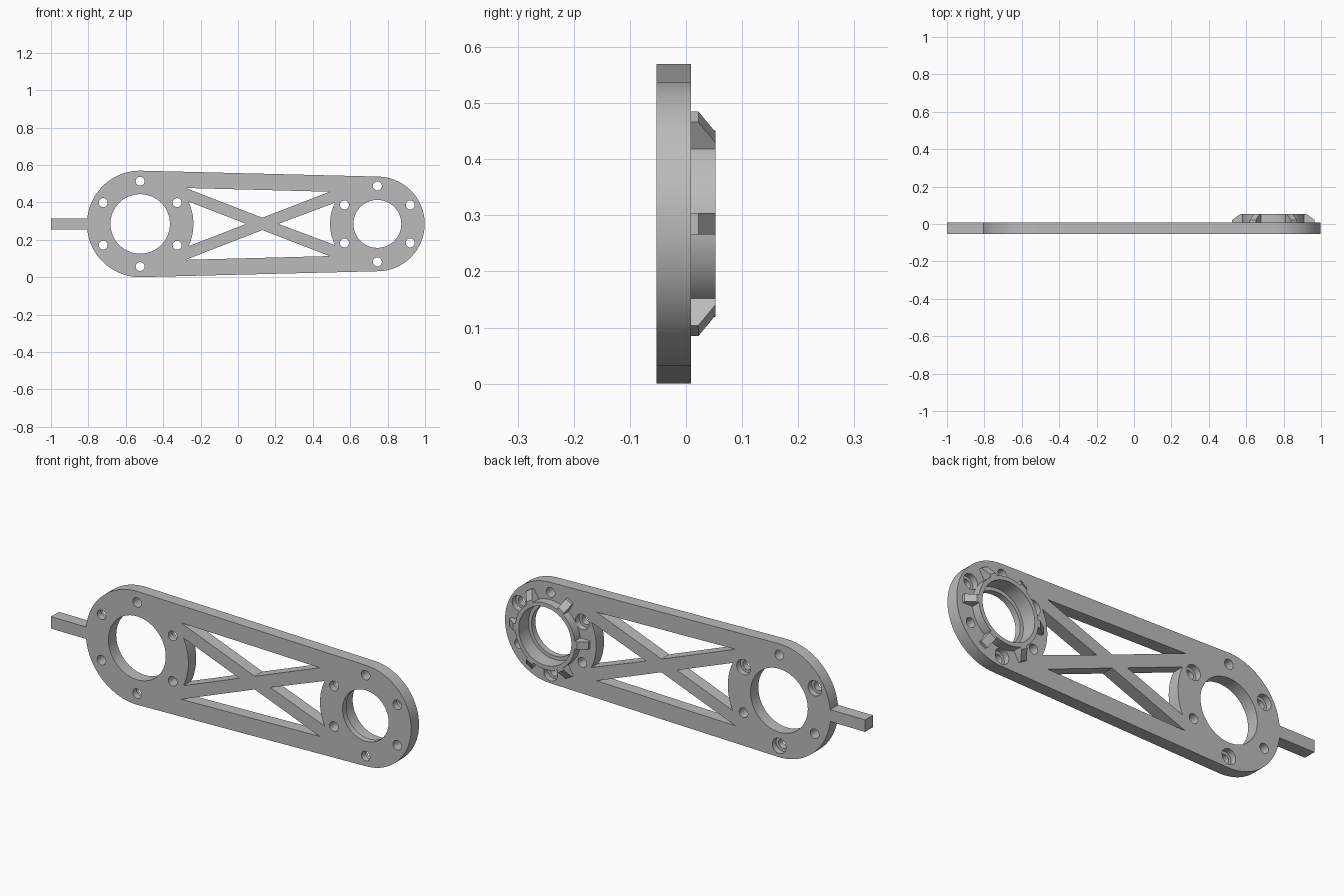
import bpy, bmesh
from math import sin, cos, acos, pi, radians
from mathutils import Matrix

if "Cube" in bpy.data.objects:
    bpy.data.objects.remove(bpy.data.objects["Cube"])

ZC = 0.285                          # height of the centre line
FRONT, BACK, TOP = -0.053, 0.009, 0.053
BIG = dict(x=-0.523, rim=0.2845, bore=0.159, bolts=0.228)
SMALL = dict(x=0.745, rim=0.253, bore=0.128, bolts=0.203)

grey = bpy.data.materials.new("plain grey")
grey.use_nodes = True
grey.diffuse_color = (0.5, 0.5, 0.5, 1)
grey.node_tree.nodes["Principled BSDF"].inputs["Base Color"].default_value = (0.5, 0.5, 0.5, 1)


def arc(x, r, a0=0, a1=2 * pi, n=96, closed=True):
    """Points on a circle about the centre line, seen in the x-z plane."""
    steps = n if closed else n - 1
    return [(x + r * cos(a0 + (a1 - a0) * i / steps), r * sin(a0 + (a1 - a0) * i / steps))
            for i in range(n)]


def prism(name, points, y0, y1):
    """Extrude an x-z outline from y0 to y1."""
    bm = bmesh.new()
    face = bm.faces.new([bm.verts.new((x, y0, z + ZC)) for x, z in points])
    new = bmesh.ops.extrude_face_region(bm, geom=[face])["geom"]
    bmesh.ops.translate(bm, vec=(0, y1 - y0, 0),
                        verts=[v for v in new if isinstance(v, bmesh.types.BMVert)])
    bmesh.ops.recalc_face_normals(bm, faces=bm.faces)
    mesh = bpy.data.meshes.new(name)
    bm.to_mesh(mesh)
    bm.free()
    obj = bpy.data.objects.new(name, mesh)
    bpy.context.collection.objects.link(obj)
    mesh.materials.append(grey)
    return obj


def combine(obj, points, y0, y1, operation="DIFFERENCE"):
    """Cut a prism out of an object, or weld one on."""
    tool = prism("tool", points, y0, y1)
    tool.hide_render = True
    mod = obj.modifiers.new("tool", "BOOLEAN")
    mod.operation, mod.solver, mod.object = operation, "EXACT", tool
    bpy.context.view_layer.objects.active = obj
    bpy.ops.object.modifier_apply(modifier=mod.name)
    bpy.data.objects.remove(tool)


# Arm plate: two round ends joined by tangents, with a square tab
a = acos((BIG["rim"] - SMALL["rim"]) / (SMALL["x"] - BIG["x"]))
outline = (arc(BIG["x"], BIG["rim"], a, 2 * pi - a, 64, False)
           + arc(SMALL["x"], SMALL["rim"], -a, a, 64, False))
plate = prism("arm_plate", outline, FRONT, BACK)
combine(plate, [(-1, -0.03), (-0.79, -0.03), (-0.79, 0.03), (-1, 0.03)], FRONT, BACK, "UNION")

# Truss windows around the crossed braces
CUT0, CUT1 = FRONT - 0.05, BACK + 0.05
for s in (1, -1):
    combine(plate, [(-0.28, s * 0.192), (0.49, s * 0.172), (0.13, s * 0.033)], CUT0, CUT1)
w = radians(24.8)
combine(plate, arc(BIG["x"], BIG["rim"], -w, w, 20, False) + [(0.044, 0)], CUT0, CUT1)
w = radians(26.7)
combine(plate, arc(SMALL["x"], SMALL["rim"], pi - w, pi + w, 20, False) + [(0.216, 0)], CUT0, CUT1)

# Bores and bolt holes, every other hole counterbored from the back
for hub in (BIG, SMALL):
    combine(plate, arc(hub["x"], hub["bore"]), CUT0, CUT1)
    for i in range(6):
        t = radians(30 + 60 * i)
        x, z = hub["x"] + hub["bolts"] * cos(t), hub["bolts"] * sin(t)
        hole = lambda r: [(px, pz + z) for px, pz in arc(x, r, n=32)]
        combine(plate, hole(0.024), CUT0, CUT1)
        if i % 2 == 0:
            combine(plate, hole(0.038), BACK - 0.03, CUT1)

# Bearing pocket, leaving a lip at the front
POCKET = 0.146
combine(plate, arc(SMALL["x"], POCKET), FRONT + 0.03, CUT1)

# Raised collar behind the small end
collar = prism("bearing_collar", arc(SMALL["x"], 0.166), BACK - 0.002, TOP)
combine(collar, arc(SMALL["x"], POCKET), CUT0, TOP + 0.05)

# Six sloped ribs round the collar
parts = [plate, collar]
profile = [(0.155, BACK - 0.002), (0.22, BACK - 0.002), (0.22, 0.022), (0.177, TOP), (0.155, TOP)]
for i in range(6):
    rib = prism(f"collar_rib_{i + 1}", [(r, y - ZC) for r, y in profile], -0.019, 0.019)
    # Lay the profile's height along y, then turn it into place
    rib.data.transform(Matrix.Translation((SMALL["x"], 0, ZC))
                       @ Matrix.Rotation(radians(60 * i), 4, "Y")
                       @ Matrix.Rotation(-pi / 2, 4, "X"))
    parts.append(rib)

# Smooth round walls, sharp edges
bpy.ops.object.select_all(action="DESELECT")
for obj in parts:
    obj.select_set(True)
bpy.context.view_layer.objects.active = plate
bpy.ops.object.shade_smooth_by_angle(angle=radians(30))
